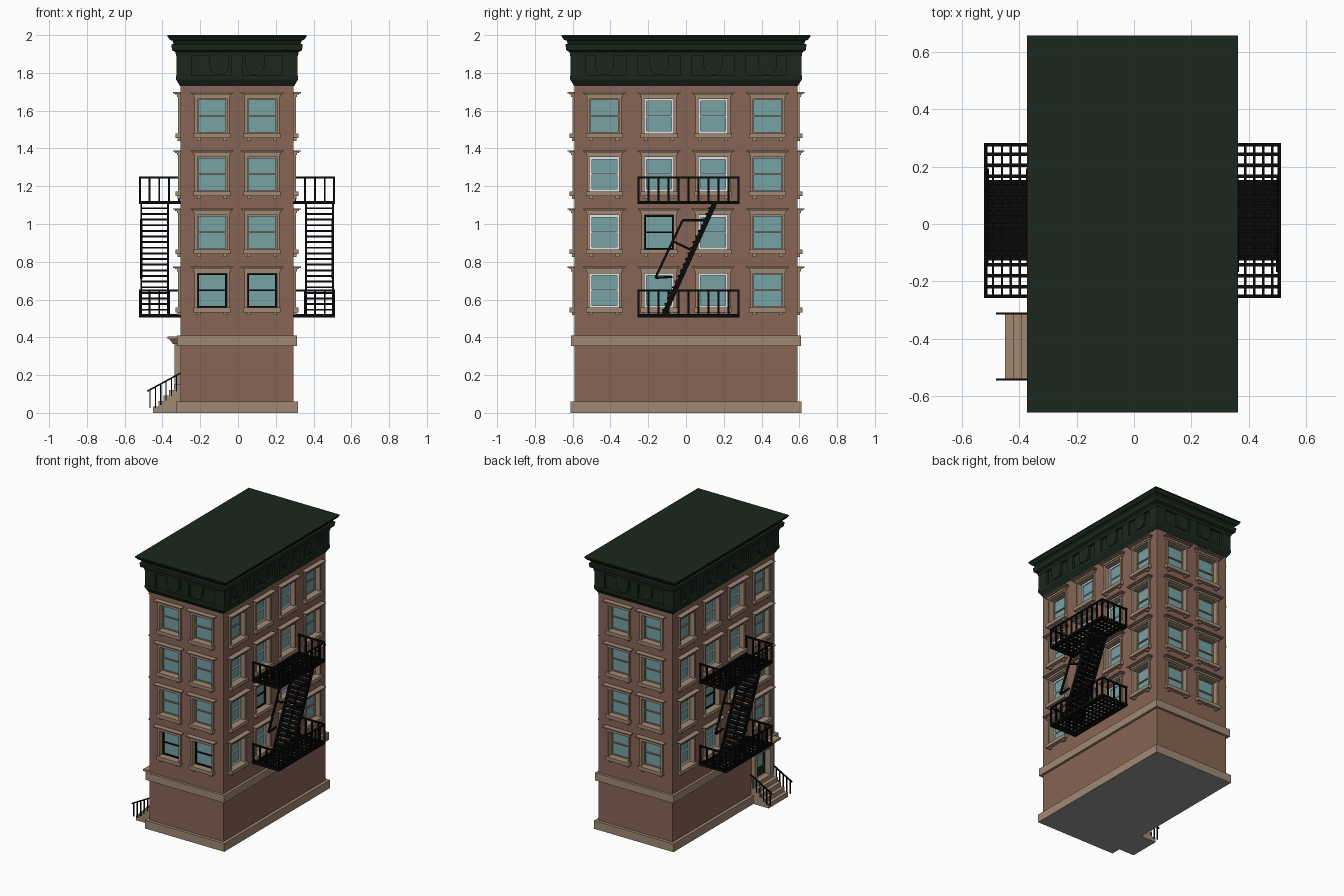
import bpy, bmesh
from math import sin, cos, pi
from mathutils import Matrix, Vector

if "Cube" in bpy.data.objects:
    bpy.data.objects.remove(bpy.data.objects["Cube"])

def mat(name, r, g, b):
    m = bpy.data.materials.new(name)
    m.diffuse_color = (r, g, b, 1)
    m.use_nodes = True
    m.node_tree.nodes["Principled BSDF"].inputs["Base Color"].default_value = m.diffuse_color
    return m

BRICK = mat("brick", .25, .13, .093)
STONE = mat("tan_stone", .35, .25, .172)
GREEN = mat("dark_green", .0105, .0205, .0128)
GLASS = mat("blue_glass", .185, .36, .38)
IRON = mat("black_iron", .003, .003, .003)
WHITE = mat("white_paint", .95, .95, .95)
GREY = mat("grey_underside", .3, .3, .3)

CX, HX, HY = -.005, .30, .59           # building centre and half sizes
parts = {}

def part(name, material):
    if name not in parts:
        parts[name] = (bmesh.new(), material)
    return parts[name][0]

def frame(u, d, origin):
    """Wall frame: u along the wall, d outward, z up."""
    return Matrix(((u[0], d[0], 0, origin[0]), (u[1], d[1], 0, origin[1]),
                   (0, 0, 1, 0), (0, 0, 0, 1)))

SIDES = {
    "front": frame((1, 0), (0, -1), (CX, -HY)),
    "right": frame((0, 1), (1, 0), (CX + HX, 0)),
    "back": frame((-1, 0), (0, 1), (CX, HY)),
    "left": frame((0, -1), (-1, 0), (CX - HX, 0)),
}

def skin(bm, rings):
    bm.faces.new(rings[0])
    bm.faces.new(rings[-1])
    for a, b in zip(rings, rings[1:]):
        for i in range(len(a)):
            j = (i + 1) % len(a)
            bm.faces.new((a[i], a[j], b[j], b[i]))

def box(name, material, M, u, d, z, flare=0):
    """Box in wall coordinates; flare widens its top outward."""
    bm = part(name, material)
    rings = []
    for zz, f in ((z[0], 0), (z[1], flare)):
        pts = ((u[0] - f, d[0]), (u[1] + f, d[0]), (u[1] + f, d[1] + f), (u[0] - f, d[1] + f))
        rings.append([bm.verts.new(M @ Vector((p[0], p[1], zz))) for p in pts])
    skin(bm, rings)

def loft(name, material, profile):
    """Rectangular rings round the building: profile of (outset, z)."""
    bm = part(name, material)
    skin(bm, [[bm.verts.new((CX + sx * (HX + o), sy * (HY + o), z))
               for sx, sy in ((-1, -1), (1, -1), (1, 1), (-1, 1))] for o, z in profile])

def beam(name, material, M, p, q, w, h=None):
    """Rectangular bar between two points; w is its size along d for sloping bars."""
    bm = part(name, material)
    p, q = Vector(p), Vector(q)
    z = (q - p).normalized()
    x = Vector((0, 1, 0)) if abs(z.y) < .1 else Vector((1, 0, 0))
    y = z.cross(x)
    rot = Matrix((x, y, z)).transposed().to_4x4()
    S = Matrix.Diagonal((w, h or w, (q - p).length, 1))
    bmesh.ops.create_cube(bm, size=1, matrix=M @ Matrix.Translation((p + q) / 2) @ rot @ S)

# --- main masses
loft("brick_body", BRICK, [(0, .004), (0, 1.75)])
loft("base_band", STONE, [(.022, .004), (.022, .06)])
loft("floor_ledge", STONE, [(.018, .355), (.018, .41)])
loft("underside", GREY, [(.022, 0), (.022, .004)])

# --- cornice
loft("cornice_foot", GREEN, [(.002, 1.73), (.023, 1.765), (.023, 1.785), (.004, 1.785)])
loft("frieze", GREEN, [(.004, 1.78), (.004, 1.9)])
loft("cornice_crown", GREEN, [(.023, 1.89), (.026, 1.91), (.044, 1.92), (.048, 1.95),
                              (.036, 1.955), (.042, 1.97), (.055, 1.975), (.068, 1.992), (.068, 2)])

# --- windows
ROWS = (.557, .865, 1.172, 1.48)
W, H = .078, .182
SASH = {"W": (WHITE, "white_sash", .012), "B": (IRON, "black_sash", .009),
        "T": (STONE, "tan_sash", .006)}

def window(M, u, z, sash):
    def b(name, m, du, d, dz, flare=0):
        box(name, m, M, (u + du[0], u + du[1]), d, (z + dz[0], z + dz[1]), flare)
    b("window_cutter", BRICK, (-.09, .09), (-.04, .05), (-.005, H + .012))
    b("window_glass", GLASS, (-W, W), (-.04, -.032), (0, H))
    for s in (-1, 1):                                       # surround and sill feet
        b("window_surround", STONE, sorted((s * W, s * .092)), (-.04, .012), (-.005, H + .012))
        b("sill_feet", STONE, sorted((s * .06, s * .08)), (0, .014), (-.04, -.025))
    b("window_surround", STONE, (-W, W), (-.04, .012), (H, H + .012))
    b("window_sill", STONE, (-.098, .098), (-.04, .026), (-.025, 0))
    b("window_lintel", STONE, (-.097, .097), (0, .018), (H + .01, H + .023))
    b("window_lintel", STONE, (-.104, .104), (0, .028), (H + .023, H + .029))
    b("window_lintel", STONE, (-.114, .114), (0, .038), (H + .029, H + .036))
    m, name, t = SASH[sash]
    for s in (-1, 1):
        b(name, m, sorted((s * W, s * (W - t))), (-.034, -.024), (0, H))
    for zz, tt in ((0, t), (H / 2 - .004, .008), (H - t, t)):
        b(name, m, (-W + t, W - t), (-.034, -.024), (zz, zz + tt))

SASHES = {"back": ("TT", "TT", "TT", "TT"), "front": ("BB", "TT", "TT", "TT"),
          "wide": ("WWWT", "WBWT", "WWWT", "TWWT")}
for side, M in SIDES.items():
    wide = side in ("left", "right")
    cols = (-.4325, -.143, .143, .4325) if wide else (-.1325, .1325)
    for z, row in zip(ROWS, SASHES["wide" if wide else side]):
        for u, sash in zip(cols, row):
            window(M, u, z, sash)
    # round-bottomed shields on the frieze, dividers between the bays
    for u in cols if wide else (-.095, .095):
        bm = part("frieze_shields", GREEN)
        outline = [(-.05, 1.895), (.05, 1.895)]
        outline += [(.05 * cos(k * pi / 8), 1.84 - .05 * sin(k * pi / 8)) for k in range(9)]
        skin(bm, [[bm.verts.new(M @ Vector((u + a, d, z))) for a, z in outline] for d in (0, .021)])
    half = HY if wide else HX
    for u in [-half + .02, half - .02] + [(a + b) / 2 for a, b in zip(cols, cols[1:])]:
        w = .04 if abs(u) > half - .03 else .03
        box("frieze_dividers", GREEN, M, (u - w, u + w), (0, .021), (1.78, 1.895))

# --- fire escapes on both long sides
for side, sgn in (("right", 1), ("left", -1)):
    M = SIDES[side] @ Matrix.Translation((sgn * .0125, 0, 0))
    L, D = .27, .218
    for z in (.505, 1.105):
        P = "escape_platforms"
        for u in (-L, L - .012):
            box(P, IRON, M, (u, u + .012), (0, D), (z, z + .018))
        for d in (0, D - .012):
            box(P, IRON, M, (-L, L), (d, d + .012), (z, z + .018))
        for i in range(1, 7):
            d = i * D / 7
            box(P, IRON, M, (-L, L), (d - .004, d + .004), (z + .004, z + .014))
        for i in range(1, 14):
            u = -L + i * 2 * L / 14
            box(P, IRON, M, (u - .006, u + .006), (0, D), (z + .002, z + .012))
        R, top, o = "escape_railings", z + .142, .005
        beam(R, IRON, M, (-L, D - o, top), (L, D - o, top), .011)
        for u in (-L + o, L - o):
            beam(R, IRON, M, (u, 0, top), (u, D, top), .011)
            for i in range(4):
                beam(R, IRON, M, (u, .008 + i * .052, z), (u, .008 + i * .052, top), .01)
        for i in range(11):
            u = -L + o + i * (2 * L - 2 * o) / 10
            beam(R, IRON, M, (u, D - o, z), (u, D - o, top), .01)
    # stair flight
    for d in (.065, .207):
        beam("stair_stringers", IRON, M, (-.132, d, .515), (.14, d, 1.112), .01, .026)
        rail = [(-.085, .72), (-.175, .715), (-.03, 1.02), (.09, 1.02)]
        for a, b in zip(rail, rail[1:]):
            beam("stair_handrails", IRON, M, (a[0], d, a[1]), (b[0], d, b[1]), .012)
        beam("stair_handrails", IRON, M, (-.085, d, .91), (.01, d, .865), .012)
    for i in range(1, 20):
        u, z = -.132 + .272 * i / 20, .515 + .597 * i / 20
        box("stair_treads", IRON, M, (u - .022, u + .014), (.065, .207), (z - .004, z + .006))

# --- entrance on the left side
M = SIDES["left"] @ Matrix.Translation((.4275, 0, 0))
box("underside", GREY, M, (-.113, .113), (.022, .145), (0, .004))
for i in range(5):
    box("stoop_steps", STONE, M, (-.113, .113), (0, .145 - i * .028), (.004 + i * .029, .033 + i * .029))
box("window_cutter", BRICK, M, (-.08, .08), (-.03, .05), (.149, .352))
box("front_door", GREEN, M, (-.075, .075), (-.03, -.018), (.149, .35))
box("door_glass", GLASS, M, (-.045, .045), (-.02, -.014), (.22, .32))
for s in (-1, 1):
    box("door_surround", STONE, M, sorted((s * .075, s * .105)), (-.03, .03), (.145, .365))
    beam("stoop_railings", IRON, M, (s * .115, 0, .21), (s * .115, .175, .115), .008)
    for i in range(6):
        d = .02 + i * .028
        beam("stoop_railings", IRON, M, (s * .115, d, max(.025, .13 - d * .85)),
             (s * .115, d, .21 - d * .543), .006)
box("door_surround", STONE, M, (-.075, .075), (-.03, .03), (.34, .365))
box("door_hood", STONE, M, (-.115, .115), (0, .04), (.365, .39), .018)
box("door_hood", STONE, M, (-.138, .138), (0, .068), (.39, .405))

# --- turn the collected parts into objects
for name, (bm, material) in parts.items():
    bmesh.ops.recalc_face_normals(bm, faces=bm.faces)
    me = bpy.data.meshes.new(name)
    bm.to_mesh(me)
    bm.free()
    me.materials.append(material)
    bpy.context.collection.objects.link(bpy.data.objects.new(name, me))

# --- window and door openings in the brick
cutter = bpy.data.objects["window_cutter"]
cutter.hide_render = True
cutter.hide_viewport = True
cutter.display_type = 'WIRE'
mod = bpy.data.objects["brick_body"].modifiers.new("openings", 'BOOLEAN')
mod.operation, mod.solver, mod.object = 'DIFFERENCE', 'EXACT', cutter
